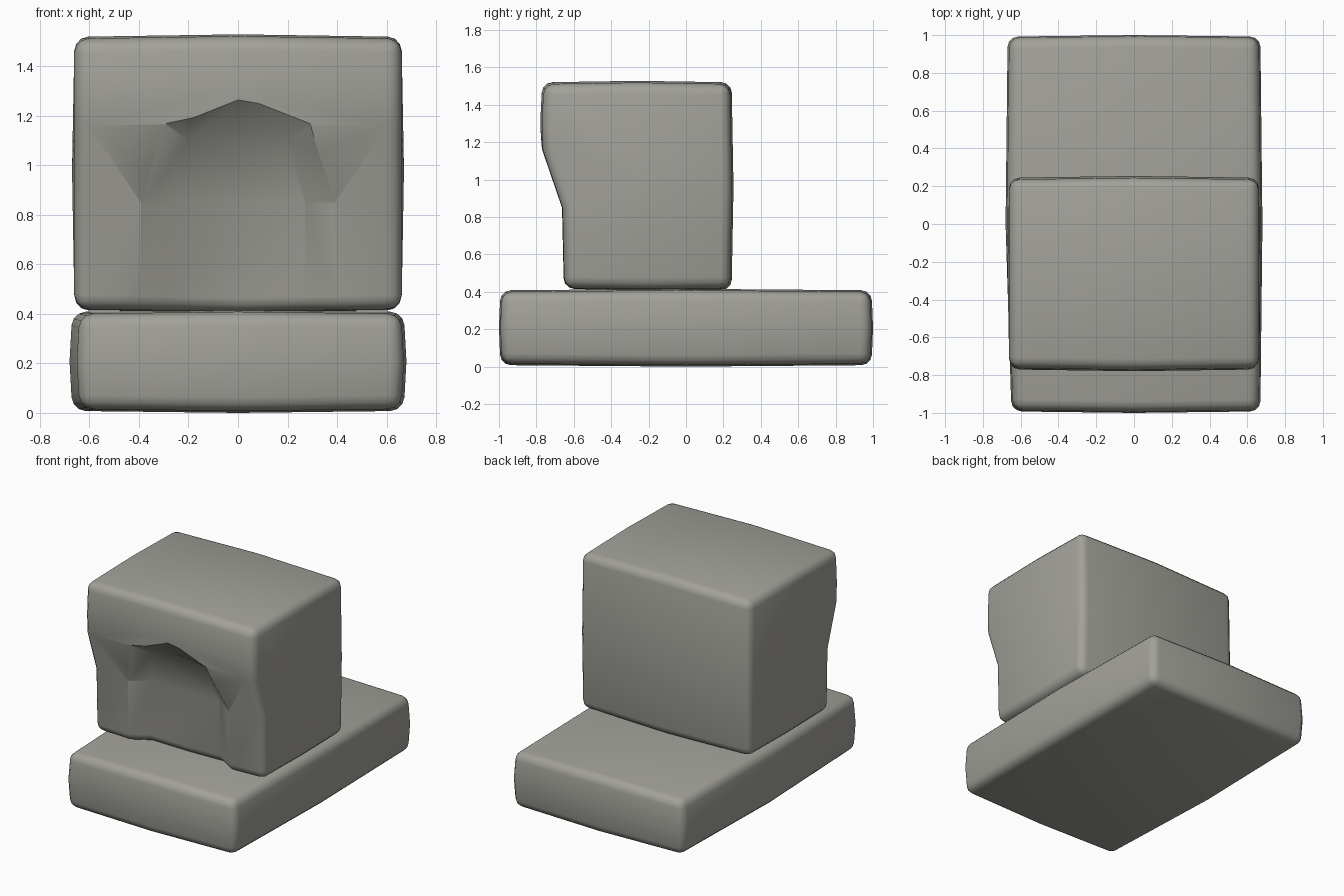
import bpy, bmesh
from mathutils import Vector

if "Cube" in bpy.data.objects:
    bpy.data.objects.remove(bpy.data.objects["Cube"])

stone = bpy.data.materials.new("warm grey stone")
stone.diffuse_color = (0.36, 0.355, 0.32, 1)
stone.use_nodes = True
stone.node_tree.nodes["Principled BSDF"].inputs["Base Color"].default_value = stone.diffuse_color


def make_object(name, bm):
    bmesh.ops.recalc_face_normals(bm, faces=bm.faces[:])
    mesh = bpy.data.meshes.new(name)
    bm.to_mesh(mesh)
    bm.free()
    mesh.materials.append(stone)
    ob = bpy.data.objects.new(name, mesh)
    bpy.context.collection.objects.link(ob)
    return ob


def finish(ob):
    # round the outer edges, then smooth while keeping the arch crisp
    bev = ob.modifiers.new("round", 'BEVEL')
    bev.width, bev.segments = 0.055, 3
    bev.limit_method, bev.angle_limit = 'ANGLE', 1.05
    bpy.ops.object.select_all(action='DESELECT')
    ob.select_set(True)
    bpy.context.view_layer.objects.active = ob
    for m in [m.name for m in ob.modifiers]:
        bpy.ops.object.modifier_apply(modifier=m)
    bpy.ops.object.shade_smooth_by_angle(angle=0.56)


# base slab: box with slightly swollen faces
bm = bmesh.new()
bmesh.ops.create_cube(bm, size=2)
bmesh.ops.subdivide_edges(bm, edges=bm.edges[:], cuts=1, use_grid_fill=True)
half = (0.68, 1.0, 0.208)
swell = (0.022, 0.016, 0.016)
for v in bm.verts:
    s = [round(c) for c in v.co]
    n = sum(abs(c) for c in s)
    v.co = [s[i] * (half[i] - swell[i] * (n - abs(s[i])) / 2) for i in range(3)]
    if s[0] < 0 and s[1] < 0:
        v.co.x += 0.02          # worn front left corner
    v.co.z += half[2]
finish(make_object("base_slab", bm))

# upper block: side profile (y, z) spanned across three stations
profile = [(-0.65, 0.42), (-0.66, 0.85), (-0.765, 1.16), (-0.77, 1.3),
           (-0.76, 1.51), (-0.26, 1.518), (0.235, 1.51), (0.245, 0.96),
           (0.235, 0.42), (-0.21, 0.415)]
bm = bmesh.new()
rings = []
for x, k in ((-0.66, 1.0), (0, 1.018), (0.66, 1.0)):
    rings.append([bm.verts.new((x, -0.26 + (y + 0.26) * k, 0.96 + (z - 0.96) * k))
                  for y, z in profile])
n = len(profile)
for a, b in zip(rings, rings[1:]):
    for i in range(n):
        j = (i + 1) % n
        bm.faces.new((a[i], a[j], b[j], b[i]))
sides = [bm.faces.new(rings[0]), bm.faces.new(rings[2])]
bmesh.ops.recalc_face_normals(bm, faces=bm.faces[:])
bmesh.ops.poke(bm, faces=sides, offset=0.01)
block = make_object("upper_block", bm)

# arched recess cutter: floor outline and sill outline, flaring outwards
floor = [(0.27, -0.575, 0.3), (0.27, -0.585, 0.85), (0.20, -0.67, 1.10), (0, -0.695, 1.16)]
sill = [(0.39, -0.65, 0.3), (0.39, -0.662, 0.85), (0.29, -0.772, 1.17), (0, -0.783, 1.27)]


def outline(pts):
    return pts + [(-x, y, z) for x, y, z in reversed(pts[:-1])]


bm = bmesh.new()
inner = [bm.verts.new(p) for p in outline(floor)]
outer = [bm.verts.new(Vector(s) * 1.8 - Vector(f) * 0.8)
         for f, s in zip(outline(floor), outline(sill))]
for loop in (inner, outer):
    for a, b in ((0, 1), (1, 2)):
        bm.faces.new((loop[a], loop[b], loop[6 - b], loop[6 - a]))
    bm.faces.new((loop[2], loop[3], loop[4]))
for i in range(7):
    j = (i + 1) % 7
    bm.faces.new((inner[i], inner[j], outer[j], outer[i]))
cutter = make_object("arch_cutter", bm)
cutter.hide_render = True

cut = block.modifiers.new("arch", 'BOOLEAN')
cut.operation, cut.solver, cut.object = 'DIFFERENCE', 'EXACT', cutter
finish(block)
bpy.data.objects.remove(cutter)
